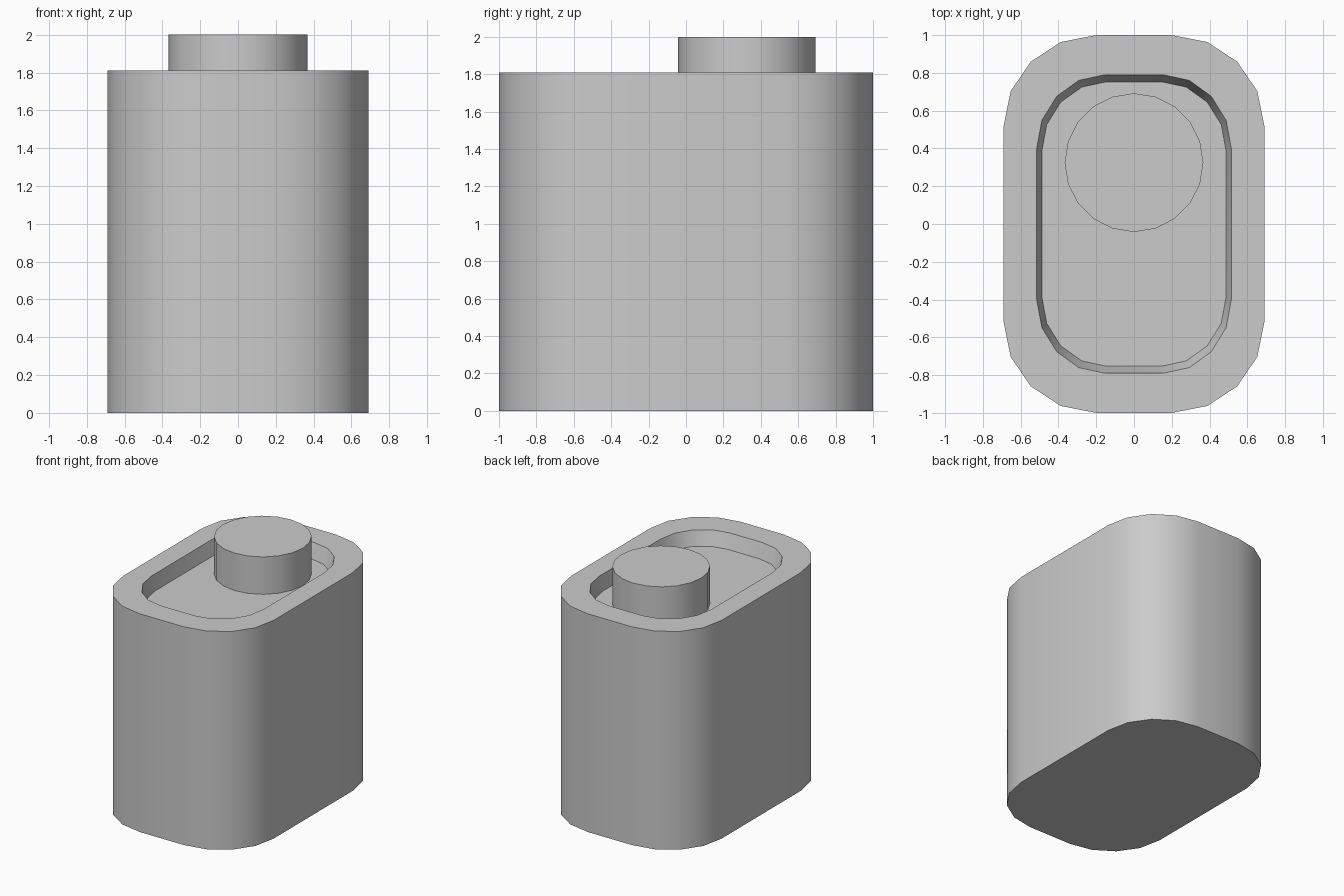
import bpy, bmesh
from math import cos, sin, pi

if "Cube" in bpy.data.objects:
    bpy.data.objects.remove(bpy.data.objects["Cube"])


def rounded_ring(bm, cx, cy, rx, ry, z, steps=4):
    """Rounded rectangle loop: four elliptical corners around (+-cx, +-cy)."""
    ring = []
    for q, (sx, sy) in enumerate([(1, 1), (-1, 1), (-1, -1), (1, -1)]):
        for i in range(steps + 1):
            a = (q + i / steps) * pi / 2
            ring.append(bm.verts.new((sx * cx + rx * cos(a), sy * cy + ry * sin(a), z)))
    return ring


def finish(bm, name):
    bmesh.ops.recalc_face_normals(bm, faces=bm.faces)
    mesh = bpy.data.meshes.new(name)
    bm.to_mesh(mesh)
    bm.free()
    obj = bpy.data.objects.new(name, mesh)
    bpy.context.collection.objects.link(obj)
    bpy.ops.object.select_all(action='DESELECT')
    obj.select_set(True)
    bpy.context.view_layer.objects.active = obj
    bpy.ops.object.shade_smooth_by_angle(angle=pi / 6)
    return obj


TOP, FLOOR = 1.81, 1.69

# Body: outer wall, flat rim, tapered recess wall, recess floor
bm = bmesh.new()
rings = [
    rounded_ring(bm, 0.20, 0.52, 0.49, 0.48, 0),
    rounded_ring(bm, 0.20, 0.52, 0.49, 0.48, TOP),
    rounded_ring(bm, 0.155, 0.40, 0.36, 0.39, TOP),
    rounded_ring(bm, 0.145, 0.385, 0.343, 0.368, FLOOR),
]
for lower, upper in zip(rings, rings[1:]):
    n = len(lower)
    for i in range(n):
        j = (i + 1) % n
        bm.faces.new((lower[i], lower[j], upper[j], upper[i]))
bm.faces.new(rings[0])
bm.faces.new(rings[-1])
finish(bm, "body")

# Round button standing on the recess floor
bm = bmesh.new()
bmesh.ops.create_cone(bm, cap_ends=True, segments=20, radius1=0.367, radius2=0.367, depth=2 - FLOOR)
bmesh.ops.translate(bm, verts=bm.verts, vec=(0, 0.325, (2 + FLOOR) / 2))
finish(bm, "button")
